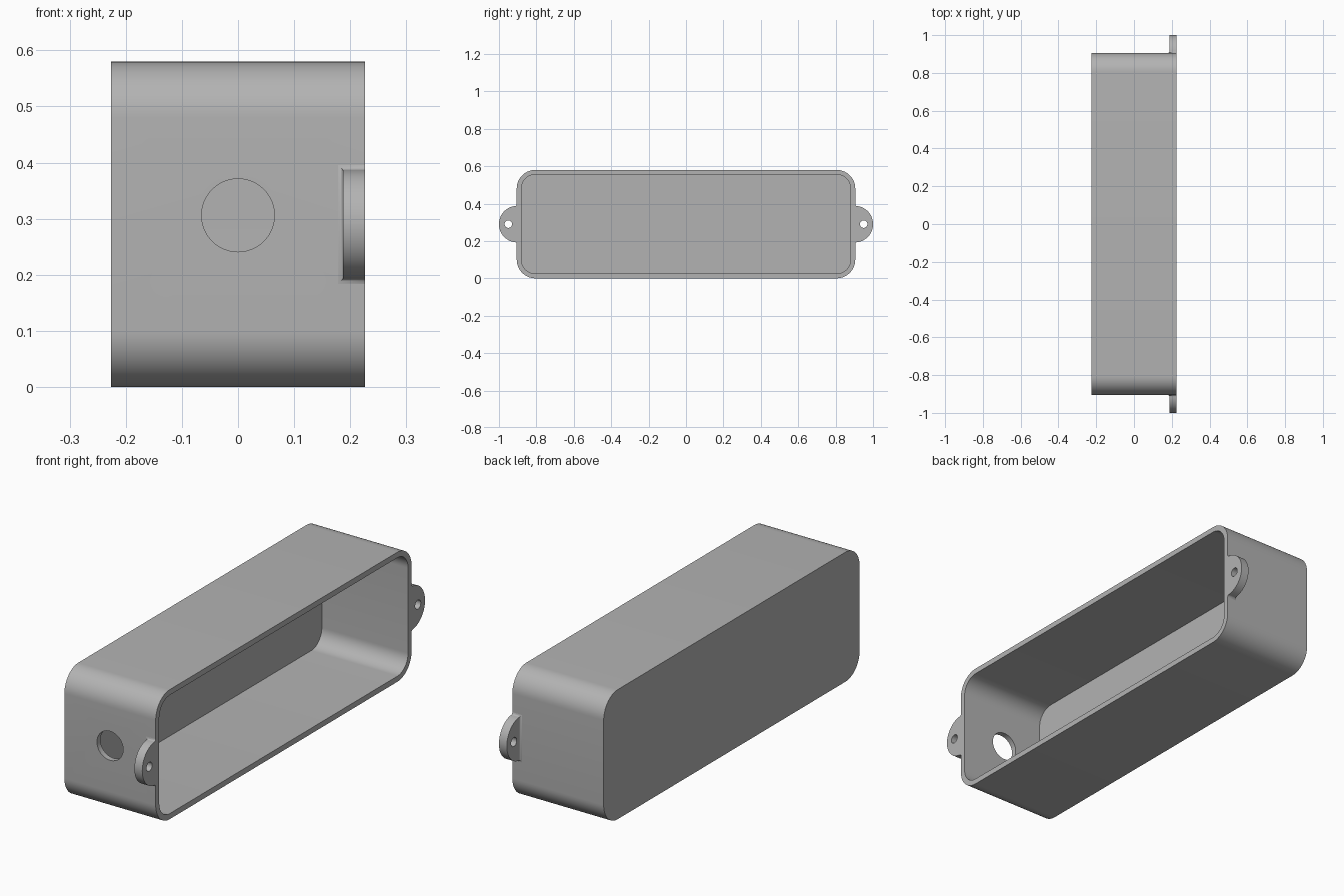
import bpy, bmesh
from math import sin, cos, pi, sqrt, radians
from mathutils import Matrix

if "Cube" in bpy.data.objects:
    bpy.data.objects.remove(bpy.data.objects["Cube"])

HX, HY, H = 0.226, 0.905, 0.58      # half depth, half length, height
WALL, RADIUS = 0.025, 0.1
MID = H / 2

grey = bpy.data.materials.new("light grey")
grey.use_nodes = True
grey.diffuse_color = (0.45, 0.45, 0.45, 1)
grey.node_tree.nodes["Principled BSDF"].inputs["Base Color"].default_value = grey.diffuse_color


def loft(name, rings):
    """Closed solid through a list of rings, capped at both ends."""
    bm = bmesh.new()
    loops = [[bm.verts.new(p) for p in ring] for ring in rings]
    n = len(loops[0])
    for a, b in zip(loops, loops[1:]):
        for i in range(n):
            bm.faces.new((a[i], a[(i + 1) % n], b[(i + 1) % n], b[i]))
    bm.faces.new(loops[0])
    bm.faces.new(loops[-1])
    bmesh.ops.recalc_face_normals(bm, faces=bm.faces)
    mesh = bpy.data.meshes.new(name)
    bm.to_mesh(mesh)
    bm.free()
    obj = bpy.data.objects.new(name, mesh)
    bpy.context.collection.objects.link(obj)
    mesh.materials.append(grey)
    return obj


def activate(obj):
    bpy.ops.object.select_all(action="DESELECT")
    obj.select_set(True)
    bpy.context.view_layer.objects.active = obj


def drill(obj, radius, length, matrix):
    """Cut a round hole and discard the cutter."""
    bm = bmesh.new()
    bmesh.ops.create_cone(bm, cap_ends=True, segments=48, radius1=radius,
                          radius2=radius, depth=length, matrix=matrix)
    mesh = bpy.data.meshes.new("drill")
    bm.to_mesh(mesh)
    bm.free()
    cutter = bpy.data.objects.new("drill", mesh)
    cutter.hide_render = True
    bpy.context.collection.objects.link(cutter)
    mesh.materials.append(grey)
    mod = obj.modifiers.new("hole", "BOOLEAN")
    mod.operation, mod.solver, mod.object = "DIFFERENCE", "EXACT", cutter
    activate(obj)
    bpy.ops.object.modifier_apply(modifier=mod.name)
    bpy.data.objects.remove(cutter)


def smooth(obj):
    activate(obj)
    bpy.ops.object.shade_smooth_by_angle(angle=radians(30))


def rounded_ring(x, inset, steps=14):
    """Rounded rectangle in the yz plane."""
    r = RADIUS - inset
    ring = []
    for k, (sy, sz) in enumerate([(1, 1), (-1, 1), (-1, -1), (1, -1)]):
        cy, cz = sy * (HY - RADIUS), MID + sz * (MID - RADIUS)
        for i in range(steps + 1):
            a = (k + i / steps) * pi / 2
            ring.append((x, cy + r * cos(a), cz + r * sin(a)))
    return ring


# Housing: a hollow tray open towards +x, with a cable hole in the front wall
housing = loft("housing", [rounded_ring(-HX, 0), rounded_ring(HX, 0),
                           rounded_ring(HX, WALL), rounded_ring(-HX + WALL, WALL)])
drill(housing, 0.065, 0.2,
      Matrix.Translation((0, -HY, 0.306)) @ Matrix.Rotation(pi / 2, 4, "X"))
smooth(housing)

# Mounting ears: half-round tabs flared where they meet the end walls
EAR_R, EAR_X, FILLET = 0.097, 0.187, 0.009


def ear_ring(side, t):
    """Cross-section of the ear at distance t from the wall."""
    gap = max(FILLET - t, 0)
    flare = FILLET - sqrt(FILLET ** 2 - gap ** 2)
    half = sqrt(max(EAR_R ** 2 - t ** 2, 0)) + flare
    half = max(half, 0.001)
    y = side * (HY + t * (1 - HY) / EAR_R)
    return [(x, y, MID + s * half) for x, s in
            [(EAR_X - flare, -1), (HX, -1), (HX, 1), (EAR_X - flare, 1)]]


distances = [FILLET * i / 6 for i in range(6)]
start = 0.095
distances += [EAR_R * sin(start + (pi / 2 - start) * i / 24) for i in range(25)]
for side, name in [(-1, "front_ear"), (1, "back_ear")]:
    ear = loft(name, [ear_ring(side, t) for t in distances])
    drill(ear, 0.02, 0.3,
          Matrix.Translation((HX, side * 0.95, MID)) @ Matrix.Rotation(pi / 2, 4, "Y"))
    smooth(ear)
